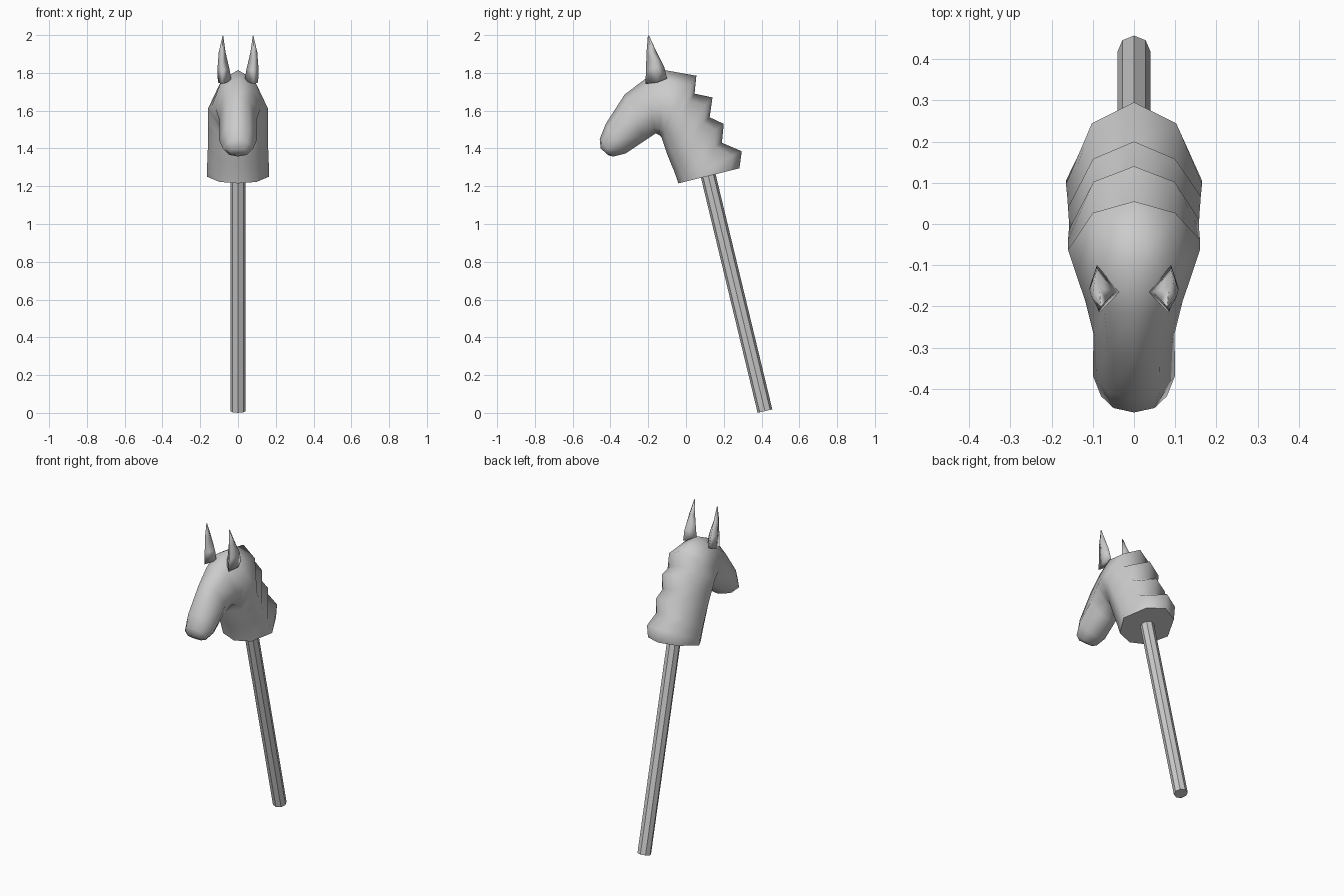
import bpy, bmesh
from mathutils import Vector

if "Cube" in bpy.data.objects:
    bpy.data.objects.remove(bpy.data.objects["Cube"])


def finish(name, bm, smooth):
    bmesh.ops.recalc_face_normals(bm, faces=bm.faces)
    for f in bm.faces:
        f.smooth = smooth
    me = bpy.data.meshes.new(name)
    bm.to_mesh(me)
    bm.free()
    ob = bpy.data.objects.new(name, me)
    bpy.context.collection.objects.link(ob)
    return ob


def loft(bm, rings):
    """Skin a list of closed rings and cap both ends."""
    vs = [[bm.verts.new(p) for p in r] for r in rings]
    for a, b in zip(vs, vs[1:]):
        n = len(a)
        for i in range(n):
            j = (i + 1) % n
            bm.faces.new((a[i], a[j], b[j], b[i]))
    return bm.faces.new(vs[0]), bm.faces.new(vs[-1])


# Head and neck: each section is throat (y, z), back or nose line (y, z), half width
sections = [
    ((-.04, 1.215), (.283, 1.295), .165),
    ((-.045, 1.23), (.295, 1.385), .165),
    ((-.065, 1.285), (.19, 1.43), .162),
    ((-.08, 1.32), (.20, 1.53), .16),
    ((-.10, 1.37), (.125, 1.565), .158),
    ((-.11, 1.40), (.14, 1.67), .158),
    ((-.12, 1.43), (.045, 1.69), .16),
    ((-.13, 1.46), (.055, 1.785), .16),
    ((-.14, 1.47), (-.115, 1.815), .138),
    ((-.16, 1.48), (-.22, 1.765), .118),
    ((-.22, 1.44), (-.325, 1.685), .098),
    ((-.32, 1.373), (-.425, 1.53), .10),
    ((-.385, 1.357), (-.457, 1.45), .08),
    ((-.41, 1.363), (-.452, 1.40), .05),
]
rings = []
for i, (f, b, w) in enumerate(sections):
    front, back = Vector((0, *f)), Vector((0, *b))
    # the sides follow a smooth line so that the mane steps stay at the back
    flank = back
    if 1 <= i <= 7:
        flank = Vector((0, .27, 1.34)).lerp(Vector((0, .02, 1.79)), (i - 1) / 6)
    chin = front.lerp(flank, .1) + Vector((w * .6, 0, 0))
    side = front.lerp(flank, .45) + Vector((w, 0, 0))
    rear = front.lerp(back, .85) + Vector((w * .62, 0, 0))
    half = [chin, side, rear]
    flip = [Vector((-p.x, p.y, p.z)) for p in reversed(half)]
    rings.append([front] + half + [back] + flip)
bm = bmesh.new()
base, _ = loft(bm, rings)
for e in base.edges:
    e.smooth = False
finish("horse_head", bm, True)

# Ears: base ring, middle ring, tip ring
ear = [
    [(.035, -.165, 1.76), (.09, -.10, 1.77), (.107, -.15, 1.75), (.085, -.215, 1.74)],
    [(.045, -.165, 1.82), (.092, -.115, 1.83), (.108, -.16, 1.83), (.085, -.212, 1.81)],
    [(.066, -.185, 1.91), (.084, -.155, 1.91), (.102, -.18, 1.91), (.085, -.209, 1.91)],
    [(.078, -.199, 1.995), (.08, -.197, 2.0), (.082, -.199, 1.995), (.08, -.202, 1.995)],
]
for name, s in (("ear_left", 1), ("ear_right", -1)):
    bm = bmesh.new()
    loft(bm, [[(s * x, y, z) for x, y, z in r] for r in ear])
    finish(name, bm, True)

# Stick: leaning octagonal pole
foot, top = Vector((0, .418, .0095)), Vector((0, .107, 1.30))
axis = top - foot
bpy.ops.mesh.primitive_cylinder_add(vertices=8, radius=.04, depth=axis.length,
                                    location=(foot + top) / 2)
stick = bpy.context.object
stick.name = "stick"
stick.rotation_euler = Vector((0, 0, 1)).rotation_difference(axis).to_euler()
